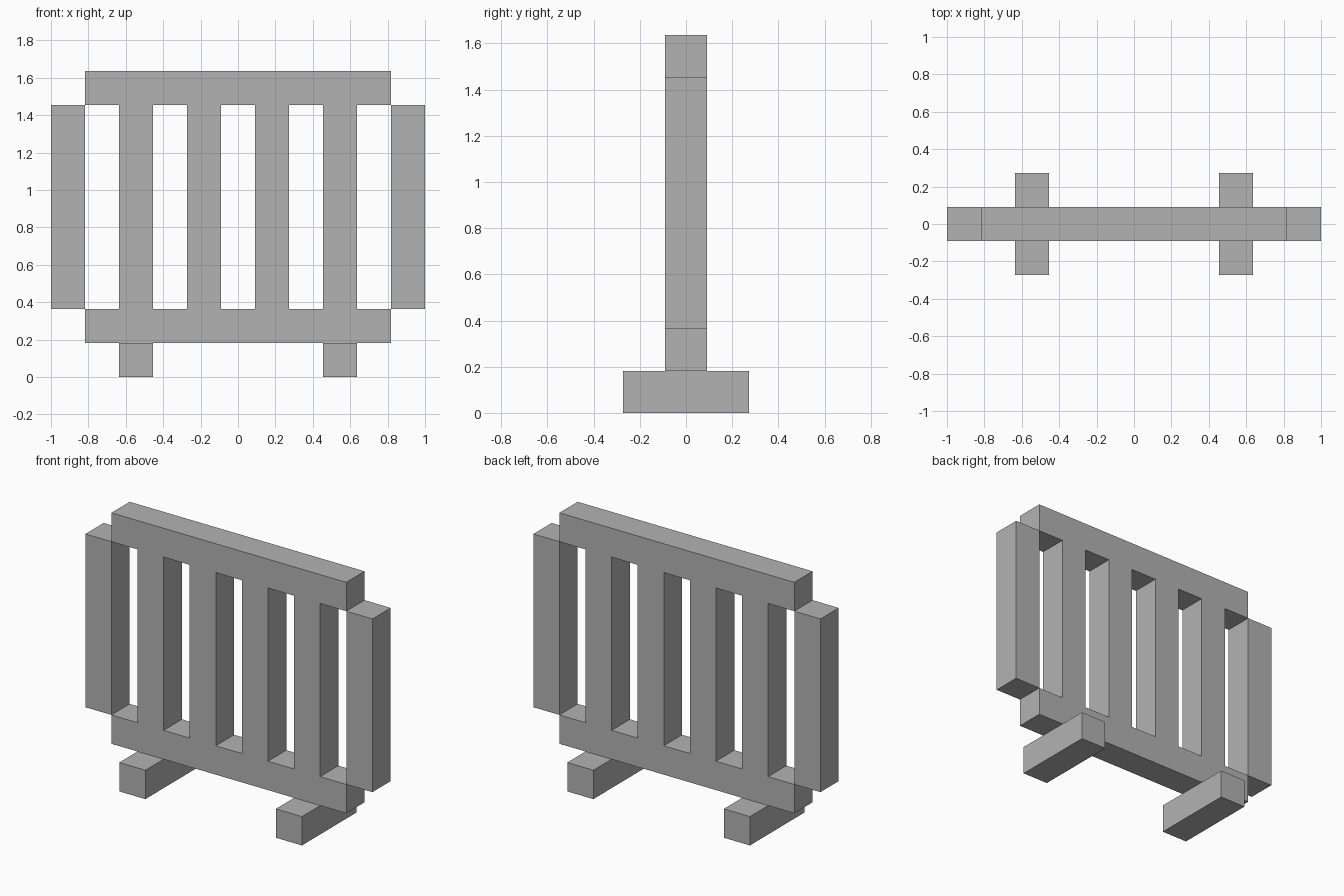
import bpy

cube = bpy.data.objects.get("Cube")
if cube:
    bpy.data.objects.remove(cube, do_unlink=True)

U = 2 / 11  # timber thickness; every part is a multiple of it

grey = bpy.data.materials.new("plain_grey")
grey.use_nodes = True
grey.diffuse_color = (0.45, 0.45, 0.45, 1)
grey.node_tree.nodes["Principled BSDF"].inputs["Base Color"].default_value = grey.diffuse_color


def beam(name, x, z_bottom, width, depth, height):
    """Square-edged beam, centred on y = 0, measured in timber thicknesses."""
    bpy.ops.mesh.primitive_cube_add(size=1, location=(x * U, 0, (z_bottom + height / 2) * U))
    obj = bpy.context.object
    obj.name = name
    obj.scale = (width * U, depth * U, height * U)
    bpy.ops.object.transform_apply(location=False, rotation=False, scale=True)
    obj.data.materials.append(grey)
    return obj


# Horizontal rails
beam("bottom_rail", 0, 1, 9, 1, 1)
beam("top_rail", 0, 8, 9, 1, 1)

# Mirrored uprights and feet
for side, s in (("left", 1), ("right", -1)):
    beam(side + "_inner_bar", s, 2, 1, 1, 6)
    beam(side + "_outer_bar", 3 * s, 2, 1, 1, 6)
    beam(side + "_end_post", 5 * s, 2, 1, 1, 6)
    beam(side + "_foot", 3 * s, 0, 1, 3, 1)
